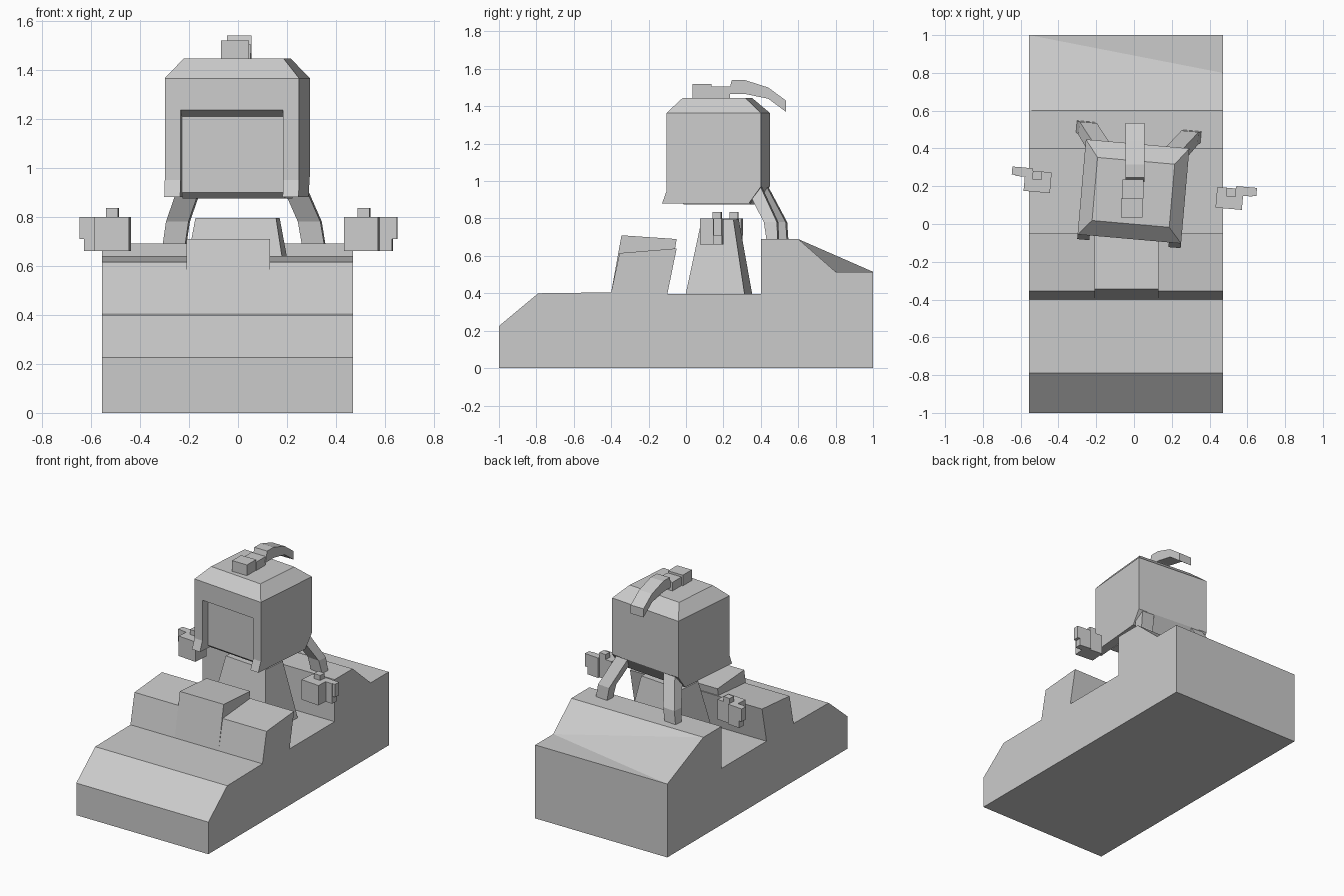
import bpy, bmesh, math
from mathutils import Matrix, Vector

if "Cube" in bpy.data.objects:
    bpy.data.objects.remove(bpy.data.objects["Cube"])

grey = bpy.data.materials.new("plain grey")
grey.diffuse_color = (0.6, 0.6, 0.6, 1)
grey.use_nodes = True
grey.node_tree.nodes["Principled BSDF"].inputs["Base Color"].default_value = grey.diffuse_color

# The driver is turned slightly about the vertical axis
DRIVER = Matrix.Translation((-0.003, 0.17, 0)) @ Matrix.Rotation(math.radians(-5), 4, 'Z')
WORLD = Matrix.Identity(4)


def make(name, verts, faces, frame=WORLD):
    bm = bmesh.new()
    vs = [bm.verts.new(frame @ Vector(v)) for v in verts]
    for f in faces:
        bm.faces.new([vs[i] for i in f])
    bmesh.ops.recalc_face_normals(bm, faces=bm.faces)
    me = bpy.data.meshes.new(name)
    bm.to_mesh(me)
    bm.free()
    me.materials.append(grey)
    ob = bpy.data.objects.new(name, me)
    bpy.context.collection.objects.link(ob)
    return ob


def loft(name, rings, frame=WORLD):
    """Join closed rings of equal length and cap both ends."""
    n = len(rings[0])
    faces = [tuple(range(n)), tuple(range((len(rings) - 1) * n, len(rings) * n))]
    for r in range(len(rings) - 1):
        for i in range(n):
            j = (i + 1) % n
            faces.append((r * n + i, r * n + j, (r + 1) * n + j, (r + 1) * n + i))
    return make(name, [v for ring in rings for v in ring], faces, frame)


def prism(name, profile, x0, x1, frame=WORLD):
    """Extrude a (y, z) profile along x."""
    return loft(name, [[(x, y, z) for y, z in profile] for x in (x0, x1)], frame)


def rect(x0, x1, y0, y1, z):
    return [(x0, y0, z), (x1, y0, z), (x1, y1, z), (x0, y1, z)]


def box(name, x, y, z, frame=WORLD):
    x, y, z = sorted(x), sorted(y), sorted(z)
    return loft(name, [rect(*x, *y, z[0]), rect(*x, *y, z[1])], frame)


# Car body: one profile, with a notch in the right side of the rear deck
L, R = -0.555, 0.47
side = [(-1, 0), (-1, 0.225), (-0.79, 0.4), (-0.4, 0.405), (-0.355, 0.615),
        (-0.05, 0.64), (-0.1, 0.395), (0.4, 0.395), (0.4, 0.69), (0.6, 0.69),
        (1, 0.515), (1, 0)]
n = len(side)
verts = [(L, y, z) for y, z in side] + [(R, y, z) for y, z in side] + [(R, 0.8, 0.515)]
notch = 2 * n
faces = [tuple(range(n)), tuple(range(n, n + 10)) + (notch, n + 10, n + 11)]
for i in range(n):
    j = (i + 1) % n
    if i != 9:
        faces.append((i, j, n + j, n + i))
faces += [(9, n + 9, notch), (9, notch, 10), (10, notch, n + 10)]
make("car_body", verts, faces)

# Raised middle of the hood
prism("hood_scoop", [(-0.4, 0.405), (-0.345, 0.71), (-0.05, 0.69), (-0.1, 0.395)], -0.21, 0.13)

# Driver torso
loft("torso", [rect(-0.235, 0.235, -0.153, 0.165, 0.39),
               rect(-0.165, 0.165, -0.072, 0.098, 0.795)], DRIVER)

# Head: chamfered cap, recessed face and side panels with flared tips
loft("head_cap", [rect(-0.275, 0.275, -0.25, 0.255, 1.235),
                  rect(-0.275, 0.275, -0.25, 0.255, 1.365),
                  rect(-0.205, 0.205, -0.17, 0.165, 1.445)], DRIVER)
prism("face", [(-0.25, 1.235), (-0.195, 1.21), (-0.195, 0.9), (-0.165, 0.875),
               (0.19, 0.875), (0.255, 0.97), (0.255, 1.235)], -0.21, 0.21, DRIVER)
for s, label in ((-1, "left"), (1, "right")):
    prism(label + "_hair_panel", [(-0.25, 1.235), (-0.25, 0.95), (-0.275, 0.88),
                                  (0.19, 0.88), (0.255, 0.97), (0.255, 1.235)],
          s * 0.21, s * 0.275, DRIVER)

    # Hanging hair strand, bent above the rear deck
    rings = []
    for cx, cy, z, hy in ((0.195, 0.21, 0.97, 0.04), (0.27, 0.31, 0.78, 0.035),
                          (0.285, 0.32, 0.685, 0.03)):
        rings.append(rect(s * cx - 0.046, s * cx + 0.046, cy - hy, cy + hy, z))
    loft(label + "_hair_strand", rings, DRIVER)

    # Hand: palm, outer finger plate and thumb
    box(label + "_palm", (s * 0.44, s * 0.58), (-0.045, 0.065), (0.66, 0.8), DRIVER)
    box(label + "_fingers", (s * 0.54, s * 0.63), (0.03, 0.078), (0.66, 0.8), DRIVER)
    box(label + "_fingertip", (s * 0.63, s * 0.65), (0.035, 0.078), (0.71, 0.8), DRIVER)
    box(label + "_thumb", (s * 0.49, s * 0.54), (0.02, 0.065), (0.8, 0.835), DRIVER)

# Hair tie and ponytail on top of the head
box("hair_tie_front", (-0.07, 0.045), (0.035, 0.135), (1.44, 1.52))
box("hair_tie_back", (-0.06, 0.05), (0.135, 0.235), (1.44, 1.505))
prism("ponytail", [(0.245, 1.54), (0.315, 1.54), (0.44, 1.5), (0.535, 1.43), (0.535, 1.37),
                   (0.44, 1.44), (0.32, 1.465), (0.225, 1.465)], -0.045, 0.055)
